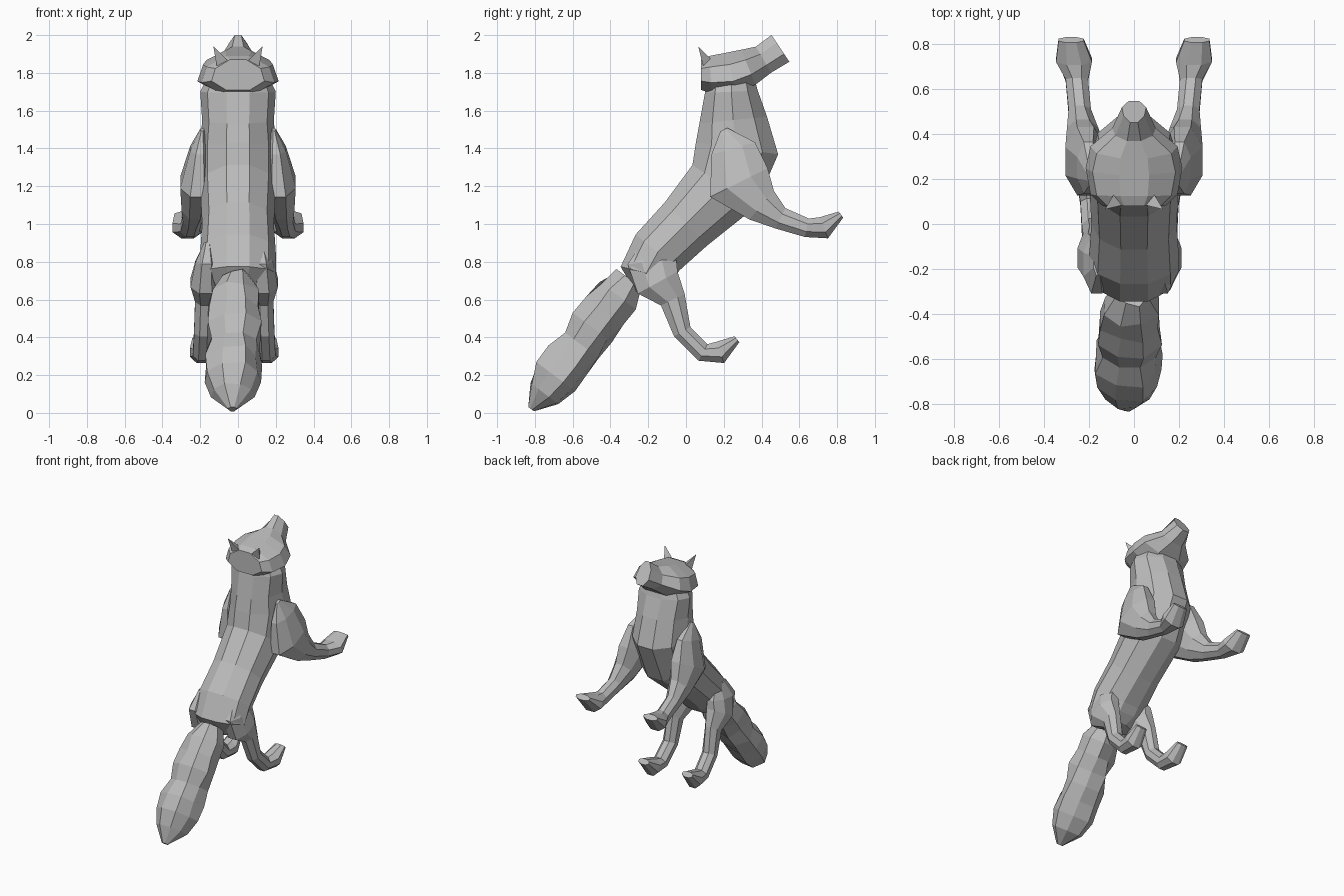
import bpy, bmesh, math, random
from mathutils import Vector

random.seed(4)
if "Cube" in bpy.data.objects:
    bpy.data.objects.remove(bpy.data.objects["Cube"], do_unlink=True)

GREY = (.5, .5, .5, 1)
fur = bpy.data.materials.new("grey fur")
fur.use_nodes = True
fur.diffuse_color = GREY
fur.node_tree.nodes["Principled BSDF"].inputs["Base Color"].default_value = GREY


def make_object(name, bm):
    bmesh.ops.recalc_face_normals(bm, faces=bm.faces)
    mesh = bpy.data.meshes.new(name)
    bm.to_mesh(mesh)
    bm.free()
    mesh.materials.append(fur)
    bpy.context.collection.objects.link(bpy.data.objects.new(name, mesh))


def skin(name, stations, start_x=0, end_x=0, sides=8, ragged=0, flare=0):
    """Wrap a faceted tube round stations of y, z, half depth, half width."""
    bm = bmesh.new()
    last = len(stations) - 1
    angles = [math.tau * (i + .5) / sides for i in range(sides)]
    widest = max(math.sin(a) for a in angles)
    deepest = max(math.cos(a) for a in angles)
    loops = []
    for i, (y, z, depth, width) in enumerate(stations):
        before, after = stations[max(i - 1, 0)], stations[min(i + 1, last)]
        tangent = Vector((0, after[0] - before[0], after[1] - before[1])).normalized()
        across = Vector((0, tangent.z, -tangent.y))
        centre = Vector((start_x + (end_x - start_x) * i / last, y, z))
        loop = []
        for angle in angles:
            scale = 1 + random.uniform(-ragged, ragged)
            offset = across * (depth * math.cos(angle) / deepest)
            offset.x = width * math.sin(angle) / widest * (1 + flare * math.cos(angle))
            loop.append(bm.verts.new(centre + offset * scale))
        loops.append(loop)
    for lower, upper in zip(loops, loops[1:]):
        for i in range(sides):
            j = (i + 1) % sides
            bm.faces.new((lower[i], lower[j], upper[j], upper[i]))
    bm.faces.new(loops[0])
    bm.faces.new(loops[-1])
    make_object(name, bm)


def leg(name, joints, wrist, start_x, end_x, spread):
    """Limb whose last joint carries a flared, upturned paw."""
    y, z = wrist
    paw = [(y, z, .05, .05), (y + .09, z, .06, spread), (y + .18, z + .07, .02, spread * .7)]
    skin(name, joints + paw, start_x, end_x)


def ear(name, side):
    """Small pyramid tilted outward and back."""
    bm = bmesh.new()
    bmesh.ops.create_cone(bm, segments=3, radius1=.05, radius2=0, depth=.1, cap_ends=True)
    for v in bm.verts:
        lift = v.co.z
        v.co += Vector((side * (.1 + lift * .6), .09 - lift * .5, 1.89))
    make_object(name, bm)


def tail_station(t):
    """Straight tail that swells toward a blunt point."""
    taper = min(1, .65 + 2.5 * t, .15 + 5 * (1 - t))
    return -.3 - .52 * t, .71 - .69 * t, .115 * taper, (.11 + .04 * t) * taper


# Torso, rump and neck
skin("torso", [
    (-.2, .65, .07, .12),
    (-.21, .74, .14, .2),
    (-.15, .85, .15, .2),
    (0, 1, .16, .19),
    (.2, 1.2, .2, .2),
    (.27, 1.4, .22, .2),
    (.25, 1.55, .18, .19),
    (.24, 1.7, .14, .2),
    (.24, 1.78, .12, .16)], sides=10)

# Head with low cheeks and raised muzzle
skin("head", [
    (.08, 1.79, .08, .13),
    (.13, 1.79, .1, .18),
    (.24, 1.8, .11, .2),
    (.33, 1.83, .1, .18),
    (.41, 1.87, .08, .09),
    (.5, 1.93, .085, .05)], flare=.2)

# Bushy tail
skin("tail", [tail_station(i / 8) for i in range(9)], -.01, -.03, ragged=.15)

for side, word in ((1, "left"), (-1, "right")):
    # Flat shoulder, elbow and forearm
    leg(word + "_foreleg", [
        (.2, 1.5, .02, .01),
        (.25, 1.4, .12, .05),
        (.28, 1.22, .17, .09),
        (.4, 1.1, .1, .07),
        (.5, 1.03, .06, .05)], (.64, .98), side * .19, side * .28, .08)

    # Thigh, knee and shin, set slightly to the right
    leg(word + "_hind_leg", [
        (-.17, .9, .06, .02),
        (-.18, .8, .13, .06),
        (-.15, .69, .12, .08),
        (-.07, .6, .07, .05),
        (-.02, .43, .05, .05)], (.09, .32), side * .14 - .02, side * .18 - .02, .06)

    ear(word + "_ear", side)
